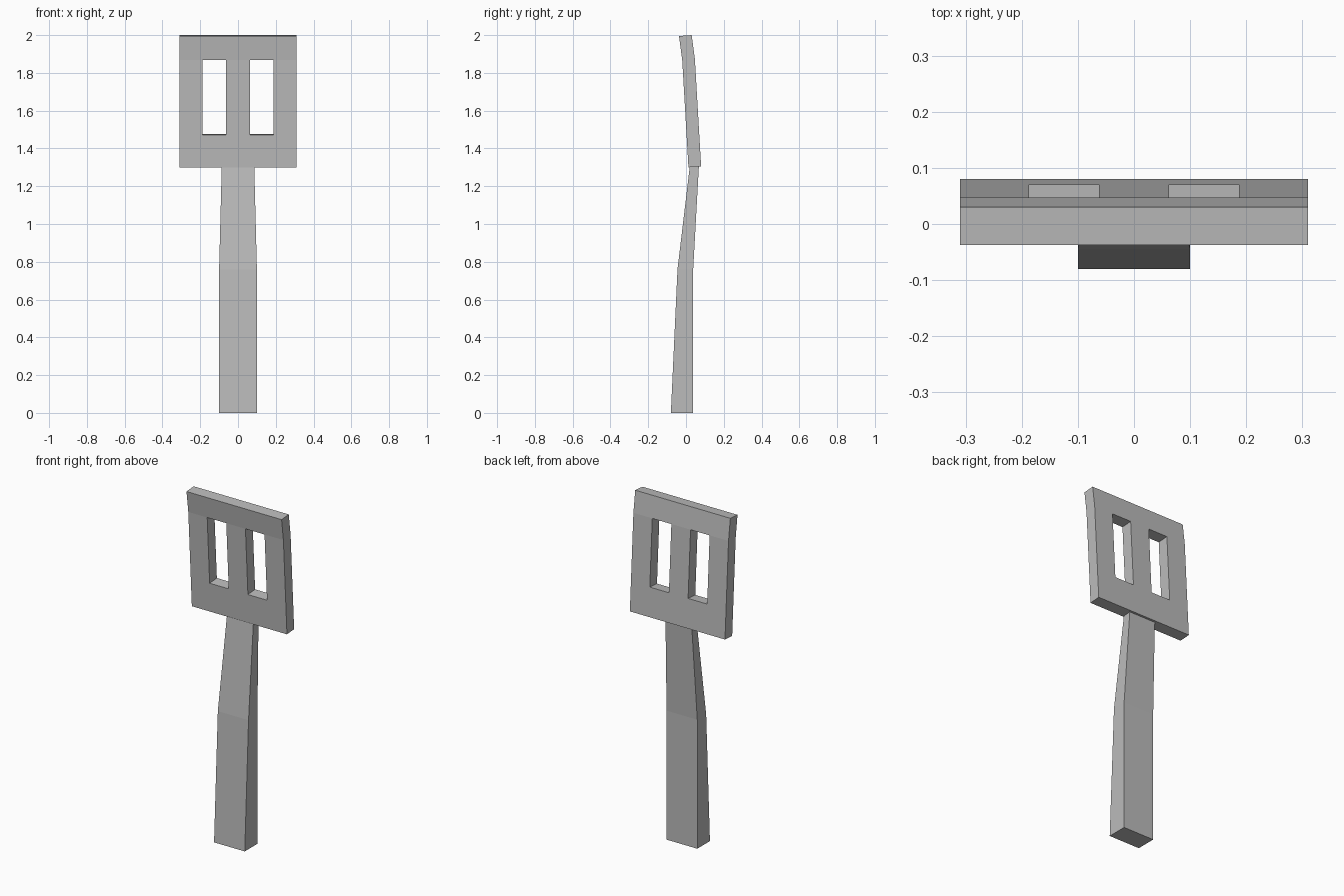
import bpy, bmesh
from mathutils import Vector

cube = bpy.data.objects.get("Cube")
if cube:
    bpy.data.objects.remove(cube, do_unlink=True)

# Single grey for the whole tool
grey = bpy.data.materials.new("grey")
grey.use_nodes = True
colour = (0.5, 0.5, 0.5, 1)
grey.diffuse_color = colour
grey.node_tree.nodes["Principled BSDF"].inputs["Base Color"].default_value = colour


def finish(bm, name):
    bmesh.ops.recalc_face_normals(bm, faces=bm.faces)
    mesh = bpy.data.meshes.new(name)
    bm.to_mesh(mesh)
    bm.free()
    mesh.materials.append(grey)
    obj = bpy.data.objects.new(name, mesh)
    bpy.context.collection.objects.link(obj)
    return obj


# Handle: rectangular sections (z, half width, front y, back y) joined upwards
bm = bmesh.new()
rings = []
for z, w, front, back in [(0, 0.1, -0.08, 0.038),
                          (0.76, 0.1, -0.045, 0.038),
                          (1.304, 0.086, 0.02, 0.068)]:
    corners = [(-w, front), (w, front), (w, back), (-w, back)]
    rings.append([bm.verts.new((x, y, z)) for x, y in corners])
for low, high in zip(rings, rings[1:]):
    for i in range(4):
        j = (i + 1) % 4
        bm.faces.new((low[i], low[j], high[j], high[i]))
bm.faces.new(rings[0])
bm.faces.new(rings[-1])
finish(bm, "handle")

# Slotted head: bent front sheet with two open cells, extruded to thickness
bm = bmesh.new()
columns = [-0.31, -0.187, -0.0625, 0.0625, 0.187, 0.31]
rows = [(1.3, 0.013), (1.472, 0.003), (1.868, -0.02), (1.995, -0.037)]
grid = [[bm.verts.new((x, y, z)) for x in columns] for z, y in rows]
for r in range(len(rows) - 1):
    for c in range(len(columns) - 1):
        if r == 1 and c in (1, 3):
            continue
        bm.faces.new((grid[r][c], grid[r][c + 1], grid[r + 1][c + 1], grid[r + 1][c]))
sheet = bmesh.ops.extrude_face_region(bm, geom=bm.faces[:], use_keep_orig=True)
moved = [v for v in sheet["geom"] if isinstance(v, bmesh.types.BMVert)]
bmesh.ops.translate(bm, verts=moved, vec=Vector((0, 0.067, 0.005)))
finish(bm, "slotted_head")
